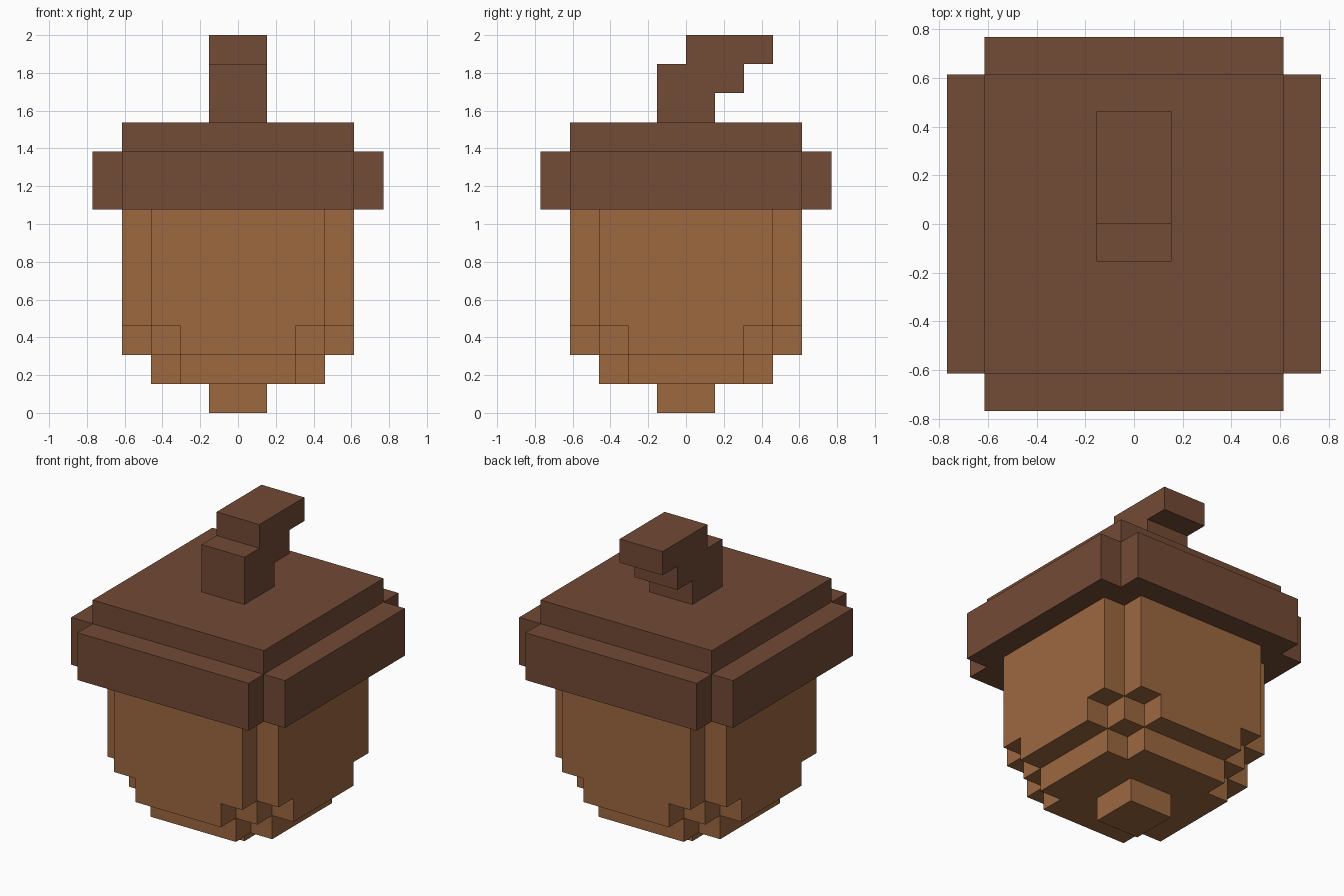
import bpy
import bmesh
from mathutils import Vector

cube = bpy.data.objects.get("Cube")
if cube:
    bpy.data.objects.remove(cube, do_unlink=True)

U = 2 / 13  # one block


def material(name, rgb):
    m = bpy.data.materials.new(name)
    m.use_nodes = True
    m.diffuse_color = (*rgb, 1)
    bsdf = next(n for n in m.node_tree.nodes if n.type == 'BSDF_PRINCIPLED')
    bsdf.inputs["Base Color"].default_value = (*rgb, 1)
    bsdf.inputs["Roughness"].default_value = 0.9
    return m


def box(x0, x1, y0, y1, z0, z1):
    """Set of block cells filling a box."""
    return {(x, y, z) for x in range(x0, x1) for y in range(y0, y1) for z in range(z0, z1)}


def square(r, z0, z1):
    return box(-r, r, -r, r, z0, z1)


def plus(long, short, z0, z1):
    """Square layer with notched corners."""
    return box(-long, long, -short, short, z0, z1) | box(-short, short, -long, long, z0, z1)


def build(name, cells, mat):
    """Skin the cells with one closed shell and merge the flat areas."""
    bm = bmesh.new()
    for cell in cells:
        centre = Vector(cell) + Vector((0.5, 0.5, 0.5))
        for axis in range(3):
            for sign in (-1, 1):
                n = Vector((0, 0, 0))
                n[axis] = sign
                if tuple(int(c + d) for c, d in zip(cell, n)) in cells:
                    continue
                a = Vector((0, 0, 0))
                a[(axis + 1) % 3] = 0.5
                b = n.cross(a)
                mid = centre + n / 2
                corners = (mid - a - b, mid + a - b, mid + a + b, mid - a + b)
                bm.faces.new([bm.verts.new(p * U) for p in corners])
    bmesh.ops.remove_doubles(bm, verts=bm.verts, dist=0.001)
    bmesh.ops.dissolve_limit(bm, angle_limit=0.02, verts=bm.verts, edges=bm.edges)
    mesh = bpy.data.meshes.new(name)
    bm.to_mesh(mesh)
    bm.free()
    mesh.materials.append(mat)
    obj = bpy.data.objects.new(name, mesh)
    bpy.context.collection.objects.link(obj)
    return obj


nut_brown = material("nut_brown", (0.332, 0.138, 0.051))
cap_brown = material("cap_brown", (0.171, 0.069, 0.036))

# Nut: tip, stepped bottom with corner blocks, tall notched body
nut = (square(1, 0, 1) | plus(3, 2, 1, 2)
       | plus(4, 2, 2, 3) | square(3, 2, 3) | plus(4, 3, 3, 7))
build("nut", nut, nut_brown)

# Cap: notched brim with a square crown
build("cap", plus(5, 4, 7, 9) | square(4, 9, 10), cap_brown)

# Stem: steps towards the back
stem = box(-1, 1, -1, 1, 10, 11) | box(-1, 1, -1, 2, 11, 12) | box(-1, 1, 0, 3, 12, 13)
build("stem", stem, cap_brown)
